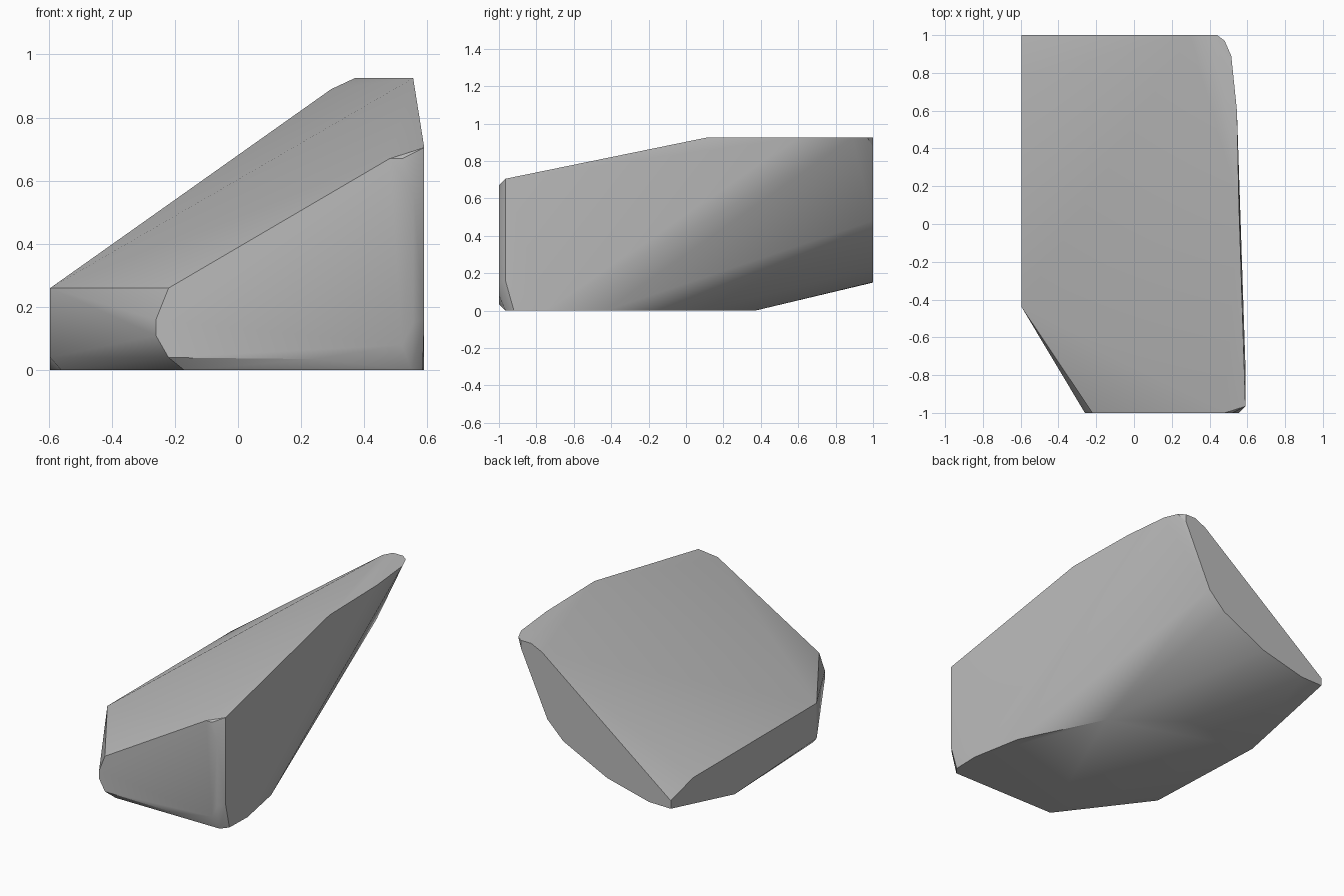
import bpy
import bmesh
import math

if "Cube" in bpy.data.objects:
    bpy.data.objects.remove(bpy.data.objects["Cube"])

FRONT, BACK, LEFT, TOP = -1.0, 1.0, -0.595, 0.925

# front facet outline (x, z)
front = [(-.22, .26), (-.26, .16), (-.26, .11), (-.22, .04), (.25, .035),
         (.52, .08), (.555, .15), (.555, .57), (.52, .67), (.48, .67)]
# back facet outline (x, z)
back = [(LEFT, .2), (LEFT, .15), (-.446, .152), (-.156, .224), (.148, .373),
        (.258, .481), (.44, .875), (.44, TOP), (.37, TOP), (.295, .89)]
# underside outline (x, y)
under = [(-.17, -.965), (-.56, -.45), (LEFT, .37), (-.1, .37), (.28, .08),
         (.53, -.43), (.59, -.75), (.585, -.92), (.55, -.965)]
# flat crest outline (x, y)
crest = [(.555, .11), (.545, .6), (.515, .89), (.48, .97)]
# upright facet on the low side (y, z)
low_side = [(-.44, .26), (-.44, .04), (.78, .26)]
# tall front corner
corner = [(.59, -.965, .705), (.59, -.965, .16)]

points = [(x, FRONT, z) for x, z in front]
points += [(x, BACK, z) for x, z in back]
points += [(x, y, 0) for x, y in under]
points += [(x, y, TOP) for x, y in crest]
points += [(LEFT, y, z) for y, z in low_side]
points += corner

# wrap the facets into one solid wedge of stone
bm = bmesh.new()
for p in points:
    bm.verts.new(p)
hull = bmesh.ops.convex_hull(bm, input=bm.verts[:])
loose = [v for v in bm.verts if not v.link_faces]
bmesh.ops.delete(bm, geom=loose, context='VERTS')
bmesh.ops.dissolve_limit(bm, angle_limit=math.radians(1),
                         verts=bm.verts[:], edges=bm.edges[:])
bmesh.ops.recalc_face_normals(bm, faces=bm.faces[:])
mesh = bpy.data.meshes.new("rock_wedge")
bm.to_mesh(mesh)
bm.free()

rock = bpy.data.objects.new("rock_wedge", mesh)
bpy.context.collection.objects.link(rock)

# plain stone colour
stone = bpy.data.materials.new("grey_stone")
stone.use_nodes = True
colour = (.5, .5, .5, 1)
stone.diffuse_color = colour
stone.node_tree.nodes["Principled BSDF"].inputs["Base Color"].default_value = colour
mesh.materials.append(stone)

# soft faces, crisp ridges
bpy.ops.object.select_all(action='DESELECT')
rock.select_set(True)
bpy.context.view_layer.objects.active = rock
bpy.ops.object.shade_smooth_by_angle(angle=math.radians(30))
